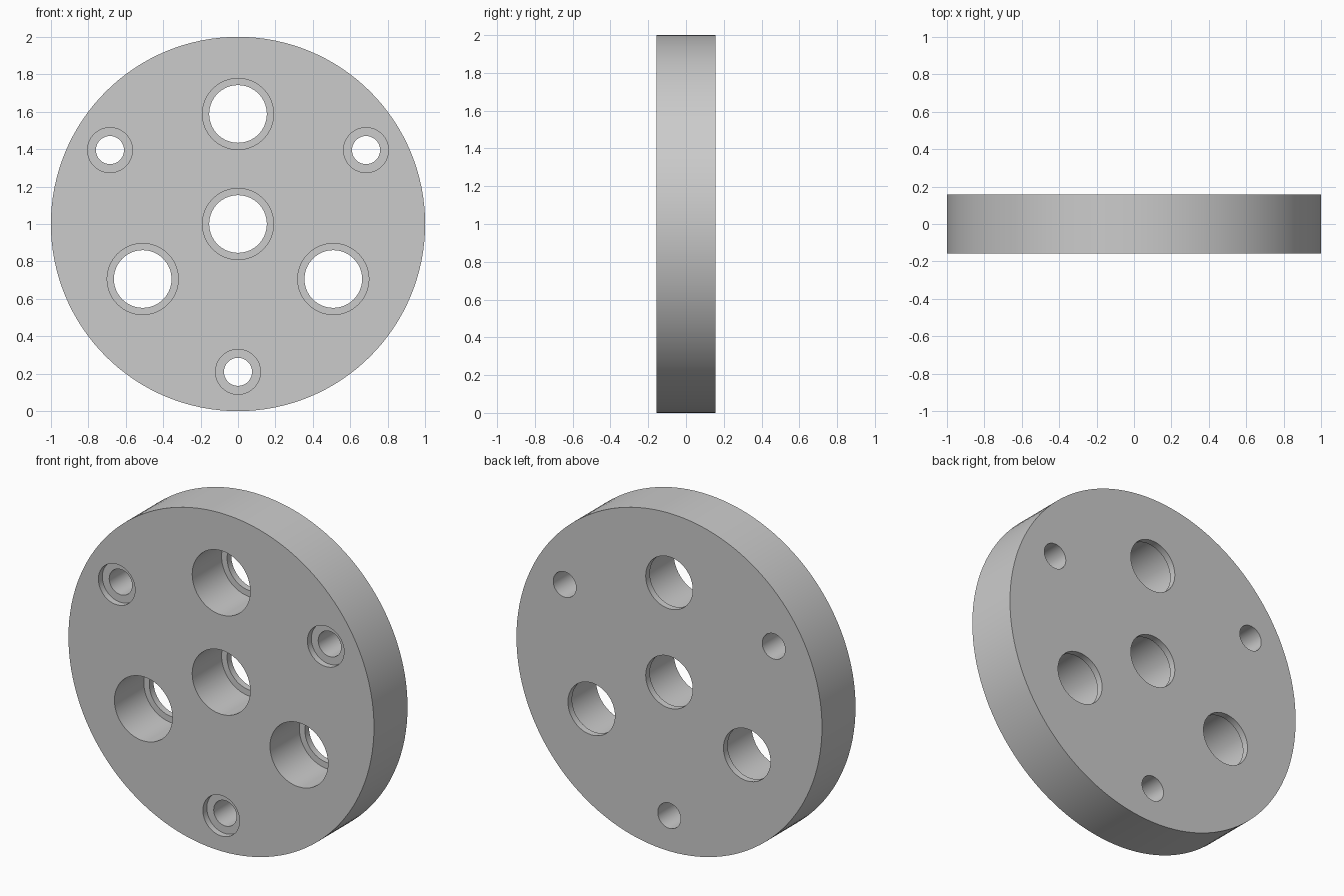
import bpy, bmesh
from math import sin, cos, pi, radians
from mathutils import Matrix

if "Cube" in bpy.data.objects:
    bpy.data.objects.remove(bpy.data.objects["Cube"])

HALF = 0.157          # half the plate thickness
CENTRE_Z = 1.0


def revolve(bm, profile, x, z, segments):
    """Add a closed solid turned about the y axis from (radius, y) pairs."""
    rings = [[bm.verts.new((x + r * cos(2 * pi * i / segments), y,
                            z + r * sin(2 * pi * i / segments)))
              for i in range(segments)] for r, y in profile]
    for a, b in zip(rings, rings[1:]):
        for i in range(segments):
            j = (i + 1) % segments
            bm.faces.new((a[i], a[j], b[j], b[i]))
    bm.faces.new(rings[0])
    bm.faces.new(rings[-1])


def make_object(name, bm):
    bmesh.ops.recalc_face_normals(bm, faces=bm.faces)
    mesh = bpy.data.meshes.new(name)
    bm.to_mesh(mesh)
    bm.free()
    obj = bpy.data.objects.new(name, mesh)
    bpy.context.collection.objects.link(obj)
    return obj


def stepped_hole(bm, x, z, bore, hole, depth):
    """Wide bore from the front, narrower hole through to the back."""
    floor = -HALF + depth
    profile = [(bore, -HALF - 0.1), (bore, floor), (hole, floor), (hole, HALF + 0.1)]
    revolve(bm, profile, x, z, 64)


# Round plate
bm = bmesh.new()
revolve(bm, [(1, -HALF), (1, HALF)], 0, CENTRE_Z, 128)
plate = make_object("round_plate", bm)

# Large deep bores (centre and three around it) and small screw holes
bm = bmesh.new()
stepped_hole(bm, 0, CENTRE_Z, 0.19, 0.154, 0.275)
for k in range(3):
    a = radians(90 + 120 * k)
    stepped_hole(bm, 0.588 * cos(a), CENTRE_Z + 0.588 * sin(a), 0.19, 0.154, 0.275)
    stepped_hole(bm, -0.79 * cos(a), CENTRE_Z - 0.79 * sin(a), 0.12, 0.075, 0.037)
cutter = make_object("hole_cutter", bm)
cutter.hide_render = True

# Cut the holes and drop the cutter
bpy.ops.object.select_all(action="DESELECT")
bpy.context.view_layer.objects.active = plate
plate.select_set(True)
cut = plate.modifiers.new("holes", "BOOLEAN")
cut.operation = "DIFFERENCE"
cut.solver = "EXACT"
cut.object = cutter
bpy.ops.object.modifier_apply(modifier=cut.name)
bpy.data.objects.remove(cutter)
bpy.ops.object.shade_smooth_by_angle(angle=radians(30))

# Plain grey
grey = bpy.data.materials.new("plain_grey")
grey.use_nodes = True
colour = (0.6, 0.6, 0.6, 1)
grey.diffuse_color = colour
grey.node_tree.nodes["Principled BSDF"].inputs["Base Color"].default_value = colour
plate.data.materials.clear()
plate.data.materials.append(grey)
